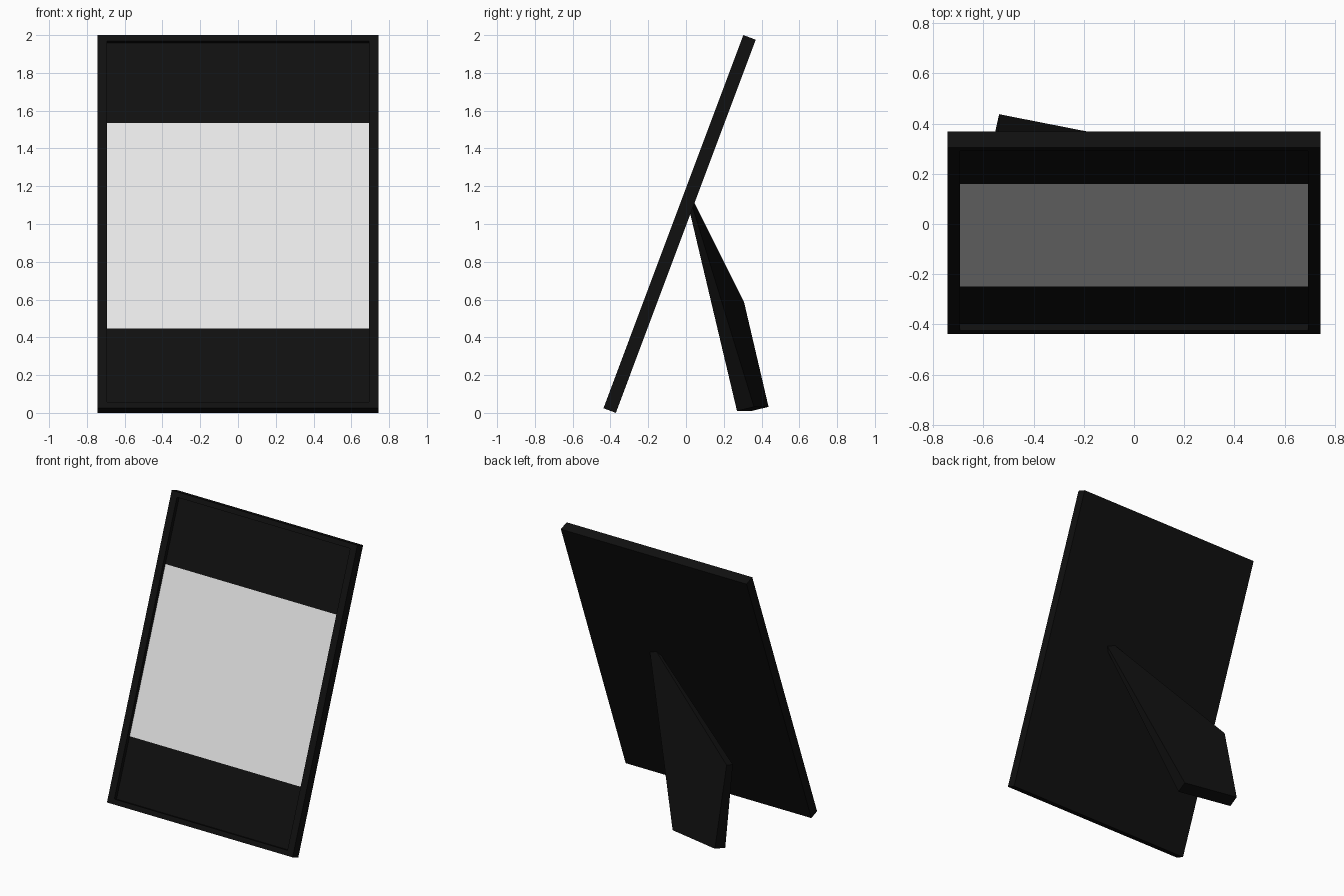
import bpy, bmesh, math
from mathutils import Matrix, Vector

if "Cube" in bpy.data.objects:
    bpy.data.objects.remove(bpy.data.objects["Cube"])


def material(name, rgb):
    m = bpy.data.materials.new(name)
    m.diffuse_color = (*rgb, 1)
    m.use_nodes = True
    m.node_tree.nodes["Principled BSDF"].inputs["Base Color"].default_value = m.diffuse_color
    return m


black = material("black", (0.0052, 0.0052, 0.0052))
pale = material("pale grey", (0.8, 0.8, 0.8))


def make_object(name, bm, mats):
    bmesh.ops.recalc_face_normals(bm, faces=bm.faces)
    me = bpy.data.meshes.new(name)
    bm.to_mesh(me)
    bm.free()
    for m in mats:
        me.materials.append(m)
    ob = bpy.data.objects.new(name, me)
    bpy.context.collection.objects.link(ob)
    return ob


# Picture frame, built upright with its back at y = 0, then leaned back
HALF_W, LENGTH, THICK = 0.743, 2.11, 0.07
BORDER_X, BORDER_Z, RECESS = 0.05, 0.035, 0.028
PHOTO_LOW, PHOTO_HIGH = 0.46, 1.624
LEAN = math.radians(20.55)

bm = bmesh.new()
bmesh.ops.create_cube(bm, size=1)
for v in bm.verts:
    v.co = Vector((v.co.x * 2 * HALF_W, (v.co.y - 0.5) * THICK, (v.co.z + 0.5) * LENGTH))

# Recessed front: an inset border, then a sunken floor
bm.normal_update()
front = min(bm.faces, key=lambda f: f.calc_center_median().y)
for step in range(2):
    bmesh.ops.inset_individual(bm, faces=[front], thickness=0.01)
    for v in front.verts:
        v.co.x = math.copysign(HALF_W - BORDER_X, v.co.x)
        v.co.z = BORDER_Z if v.co.z < LENGTH / 2 else LENGTH - BORDER_Z
        v.co.y = -THICK + RECESS * step

# Cut the floor into bands and colour the middle one as the picture
floor_y = -THICK + RECESS
for z in (PHOTO_LOW, PHOTO_HIGH):
    floor = [f for f in bm.faces if all(abs(v.co.y - floor_y) < 1e-4 for v in f.verts)]
    edges = {e for f in floor for e in f.edges}
    verts = {v for f in floor for v in f.verts}
    bmesh.ops.bisect_plane(bm, geom=floor + list(edges) + list(verts),
                           plane_co=(0, 0, z), plane_no=(0, 0, 1))
for f in bm.faces:
    on_floor = all(abs(v.co.y - floor_y) < 1e-4 for v in f.verts)
    if on_floor and PHOTO_LOW < f.calc_center_median().z < PHOTO_HIGH:
        f.material_index = 1

bm.transform(Matrix.Translation((0, -0.3715, 0)) @ Matrix.Rotation(-LEAN, 4, 'X'))
make_object("picture_frame", bm, [black, pale])

# Easel leg: an angled wedge, thick at the foot and thin at the hinge
outline = [  # back-face point, thickness as a share of the foot
    ((0.265, 0.035, 1.09), 0.22),
    ((0.205, 0.045, 1.11), 0.22),
    ((-0.54, 0.307, 0.588), 0.6),
    ((-0.537, 0.437, 0.032), 1.0),
    ((-0.145, 0.36, 0.032), 1.0),
]
foot_depth = Vector((-0.02, -0.09, -0.022))
bm = bmesh.new()
back = [bm.verts.new(p) for p, t in outline]
fore = [bm.verts.new(Vector(p) + foot_depth * t) for p, t in outline]
bm.faces.new(back)
bm.faces.new(fore[::-1])
for i in range(len(back)):
    j = (i + 1) % len(back)
    bm.faces.new((back[j], back[i], fore[i], fore[j]))
make_object("easel_leg", bm, [black])
